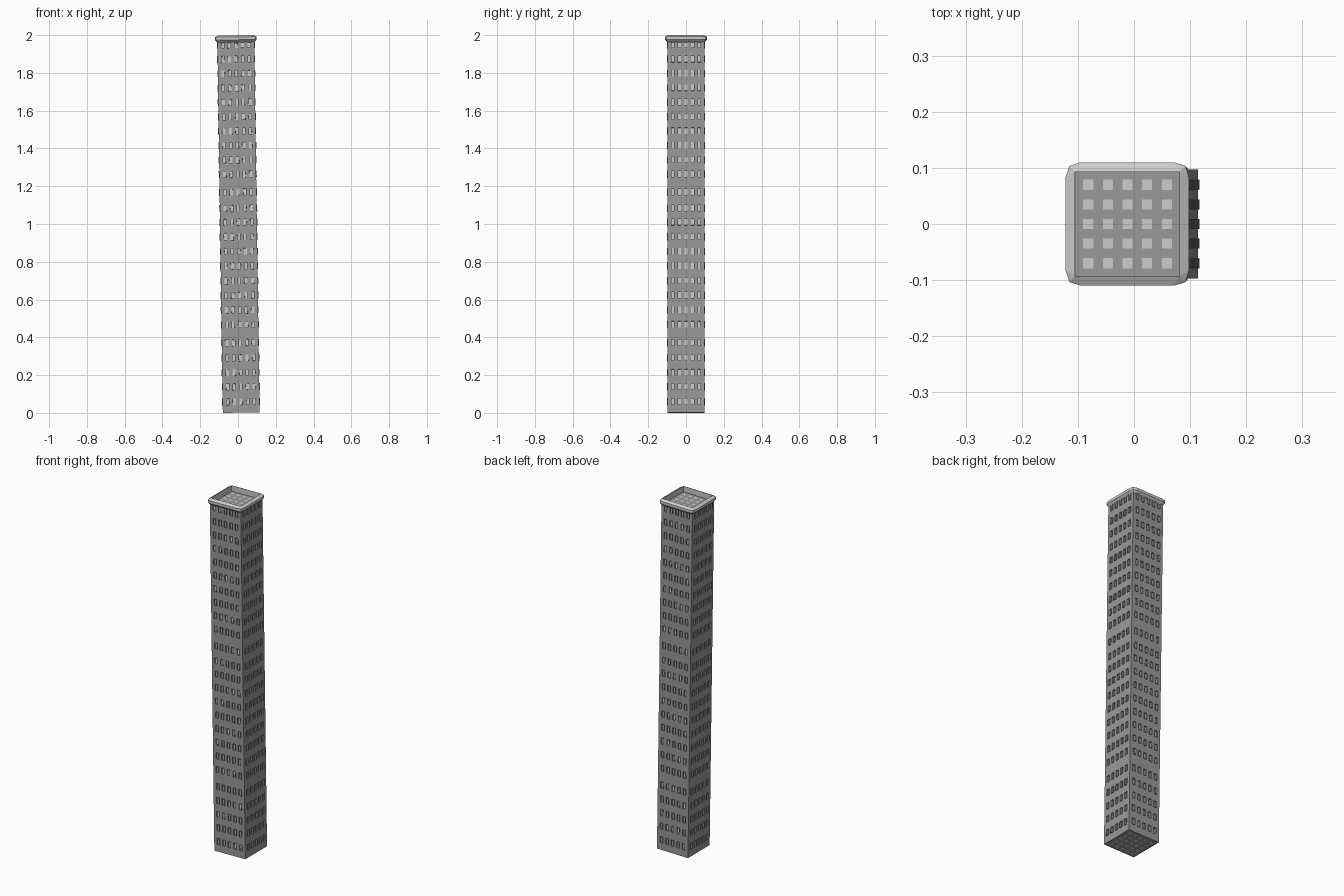
import bpy, bmesh, math
from mathutils import Matrix, Vector

if "Cube" in bpy.data.objects:
    bpy.data.objects.remove(bpy.data.objects["Cube"])

H = 0.0975          # half width of the shaft
TOP = 1.965         # roof deck height
TILT = Matrix.Translation((0.0170, 0, 0.0014)) @ Matrix.Rotation(-0.0145, 4, 'Y')
COLS = [(i - 2) * 0.035 for i in range(5)]
ROWS = [0.058, 0.137, 0.212, 0.29, 0.37] + [0.466 + 0.0775 * i for i in range(8)] \
    + [1.082, 1.167] + [1.262 + 0.0762 * i for i in range(10)]


def grey(name, v):
    m = bpy.data.materials.new(name)
    m.diffuse_color = (v, v, v, 1)
    m.use_nodes = True
    m.node_tree.nodes["Principled BSDF"].inputs["Base Color"].default_value = m.diffuse_color
    return m


WALL, PANE, TRIM = grey("wall", 0.32), grey("pane", 0.58), grey("trim", 0.54)


def cuts(lo, hi, centres, half):
    out = [lo]
    for c in centres:
        out += [c - half, c + half]
    return out + [hi]


def finish(bm, name, mats):
    bm.transform(TILT)
    me = bpy.data.meshes.new(name)
    bm.to_mesh(me)
    bm.free()
    for m in mats:
        me.materials.append(m)
    ob = bpy.data.objects.new(name, me)
    bpy.context.collection.objects.link(ob)
    return ob


def panel(bm, us, vs, place):
    """Grid of faces; odd cells in both directions are windows."""
    vert = [[bm.verts.new(place(u, v)) for u in us] for v in vs]
    wins = []
    for j in range(len(vs) - 1):
        for i in range(len(us) - 1):
            f = bm.faces.new((vert[j][i], vert[j][i + 1], vert[j + 1][i + 1], vert[j + 1][i]))
            if i % 2 and j % 2:
                wins.append(f)
    return wins


# Shaft: four window walls, a roof deck and an underside with flush panes
bm = bmesh.new()
us = cuts(-H, H, COLS, 0.009)
vs = cuts(0, TOP, ROWS, 0.018)
wall_wins = []
for k in range(4):
    rot = Matrix.Rotation(k * math.pi / 2, 3, 'Z')
    wall_wins += panel(bm, us, vs, lambda u, v: rot @ Vector((u, -H, v)))
end_wins = panel(bm, us, us, lambda u, v: Vector((u, v, TOP)))
end_wins += panel(bm, us, us, lambda u, v: Vector((u, -v, 0)))
bm.normal_update()
# projecting frames with recessed panes
bmesh.ops.inset_individual(bm, faces=wall_wins, thickness=0.0002, depth=0.003)
bmesh.ops.inset_individual(bm, faces=wall_wins, thickness=0.002, depth=0)
bmesh.ops.inset_individual(bm, faces=wall_wins, thickness=0.0002, depth=-0.008)
for f in wall_wins + end_wins:
    f.material_index = 1
bmesh.ops.remove_doubles(bm, verts=bm.verts, dist=0.00005)
finish(bm, "tower_shaft", [WALL, PANE])

# Parapet: chamfered square ring swept through a moulded profile
bm = bmesh.new()
profile = [(0.093, 1.958), (0.099, 1.963), (0.110, 1.974), (0.110, 1.989), (0.093, 1.998)]
rings = []
for r, z in profile:
    c = max(0, r - 0.093)
    corner = [(r, r - c * 1.6), (r - c * 0.38, r - c * 0.38), (r - c * 1.6, r)]
    ring = []
    for k in range(4):
        rot = Matrix.Rotation(k * math.pi / 2, 3, 'Z')
        ring += [bm.verts.new(rot @ Vector((x, y, z))) for x, y in corner]
    rings.append(ring)
for a, b in zip(rings, rings[1:] + rings[:1]):
    for i in range(12):
        j = (i + 1) % 12
        bm.faces.new((a[i], a[j], b[j], b[i]))
bmesh.ops.remove_doubles(bm, verts=bm.verts, dist=0.00005)
bmesh.ops.recalc_face_normals(bm, faces=bm.faces)
finish(bm, "roof_parapet", [TRIM])
